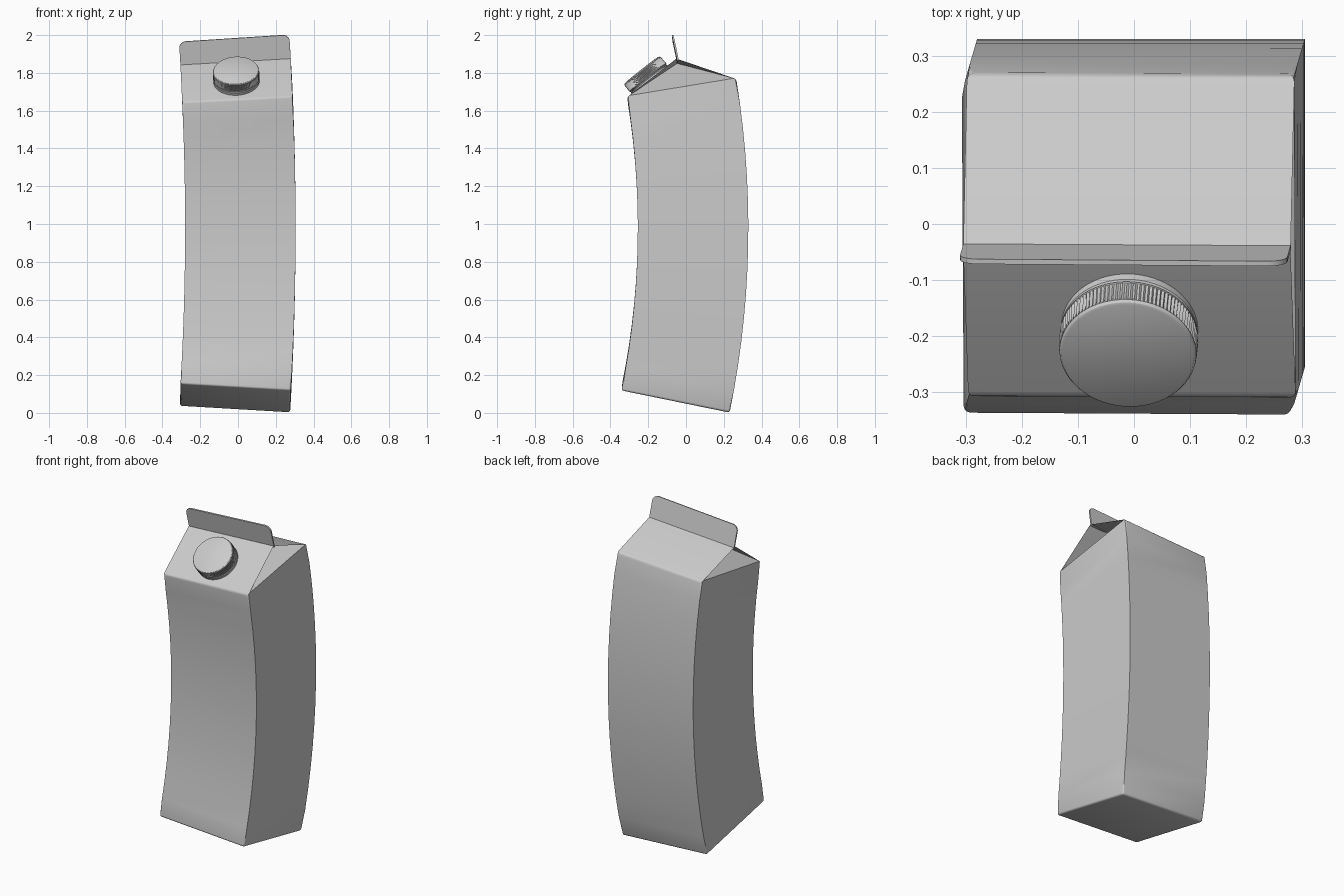
import bpy, bmesh, math
from mathutils import Matrix, Vector

if "Cube" in bpy.data.objects:
    bpy.data.objects.remove(bpy.data.objects["Cube"], do_unlink=True)

HALF = 0.2925                       # half width of the carton
BASE, EAVE, RIDGE, TOP = -0.91, 0.73, 0.885, 1.011
RADIUS = 4.33                       # radius of the carton's lean
LEAN = Vector((0.28, 0.96, 0))      # direction of the bulge
ORIGIN = Vector((0.0125, 0.0375, 0.98))

grey = bpy.data.materials.new("carton grey")
grey.use_nodes = True
COLOUR = (0.6, 0.6, 0.6, 1)
grey.diffuse_color = COLOUR
grey.node_tree.nodes["Principled BSDF"].inputs["Base Color"].default_value = COLOUR


def bend(p):
    """Wrap an upright point around the bend arc."""
    a = p.z / RADIUS
    r = RADIUS + p.dot(LEAN)
    q = p + LEAN * (r * (math.cos(a) - 1))
    q.z = r * math.sin(a)
    return q + ORIGIN


def finish(name, bm, angle=30):
    bmesh.ops.recalc_face_normals(bm, faces=bm.faces)
    for v in bm.verts:
        v.co = bend(v.co)
    mesh = bpy.data.meshes.new(name)
    bm.to_mesh(mesh)
    bm.free()
    mesh.materials.append(grey)
    ob = bpy.data.objects.new(name, mesh)
    bpy.context.collection.objects.link(ob)
    bpy.ops.object.select_all(action='DESELECT')
    ob.select_set(True)
    bpy.context.view_layer.objects.active = ob
    bpy.ops.object.shade_smooth_by_angle(angle=math.radians(angle))
    return ob


# Carton body: stacked square rings
bm = bmesh.new()
LEVELS = 14
rings = []
for i in range(LEVELS + 1):
    z = BASE + (EAVE - BASE) * i / LEVELS
    rings.append([bm.verts.new((x * HALF, y * HALF, z))
                  for x, y in ((-1, -1), (1, -1), (1, 1), (-1, 1))])
for low, high in zip(rings, rings[1:]):
    for k in range(4):
        n = (k + 1) % 4
        bm.faces.new((low[k], low[n], high[n], high[k]))
bm.faces.new(rings[0])

# Gable roof: two full panels and a tucked-in fold at each side
fl, fr, br, bl = rings[-1]
ends = {s: bm.verts.new((s * HALF, 0, RIDGE)) for s in (-1, 1)}
tucks = {s: bm.verts.new((s * (HALF - 0.24), 0, RIDGE - 0.012)) for s in (-1, 1)}
bm.faces.new((fl, fr, ends[1], ends[-1]))
bm.faces.new((br, bl, ends[-1], ends[1]))
for s, front, back in ((-1, fl, bl), (1, fr, br)):
    bm.faces.new((front, back, tucks[s]))
    bm.faces.new((front, tucks[s], ends[s]))
    bm.faces.new((back, ends[s], tucks[s]))

# Soft folds on the corners, the bottom and the eaves
folds = []
for e in bm.edges:
    a, b = (v.co for v in e.verts)
    upright = abs(a.x - b.x) + abs(a.y - b.y) < 1e-5
    bottom = a.z < BASE + 1e-4 and b.z < BASE + 1e-4
    eave = abs(a.z - EAVE) + abs(b.z - EAVE) < 1e-4 and abs(a.y - b.y) < 1e-5
    if upright or bottom or eave:
        folds.append(e)
bmesh.ops.bevel(bm, geom=folds, offset=0.012, segments=3, profile=0.5,
                affect='EDGES', clamp_overlap=True)
finish("carton_body", bm)

# Sealed fin along the ridge, with rounded upper corners
bm = bmesh.new()
CORNER = 0.035
outline = [(HALF, RIDGE - 0.012)]
outline += [(HALF - CORNER + CORNER * math.cos(t), TOP - CORNER + CORNER * math.sin(t))
            for t in (math.pi / 2 * i / 8 for i in range(9))]
outline += [(-x, z) for x, z in reversed(outline)]
face = bm.faces.new([bm.verts.new((x, 0.002, z)) for x, z in outline])
side = bmesh.ops.extrude_face_region(bm, geom=[face])
bmesh.ops.translate(bm, vec=(0, 0.009, 0),
                    verts=[g for g in side["geom"] if isinstance(g, bmesh.types.BMVert)])
finish("top_fin", bm)


# Screw cap and its collar, turned about the front roof panel's normal
SLOPE = math.atan2(RIDGE - EAVE, HALF)
SEAT = (Matrix.Translation((0, -HALF * 0.52, EAVE + (RIDGE - EAVE) * 0.48))
        @ Matrix.Rotation(SLOPE, 4, 'X'))


def lathe(name, profile, segments, rib=0.0):
    """Turn (radius, height, ribbed) rows into a capped solid."""
    bm = bmesh.new()
    loops = []
    for r, h, ribbed in profile:
        loop = []
        for i in range(segments):
            t = 2 * math.pi * i / segments
            rr = r - (rib if ribbed and i % 2 else 0)
            loop.append(bm.verts.new(SEAT @ Vector((rr * math.cos(t), rr * math.sin(t), h))))
        loops.append(loop)
    for low, high in zip(loops, loops[1:]):
        for i in range(segments):
            n = (i + 1) % segments
            bm.faces.new((low[i], low[n], high[n], high[i]))
    bm.faces.new(loops[0])
    bm.faces.new(loops[-1])
    finish(name, bm)


lathe("cap_collar", [(0.122, -0.01, 0), (0.122, 0.017, 0), (0.119, 0.02, 0)], 64)
lathe("screw_cap", [(0.114, 0.015, 0), (0.114, 0.024, 0), (0.123, 0.025, 0),
                    (0.123, 0.029, 0), (0.124, 0.031, 1), (0.123, 0.068, 1),
                    (0.122, 0.074, 0), (0.119, 0.079, 0), (0.115, 0.081, 0)], 200, 0.004)
